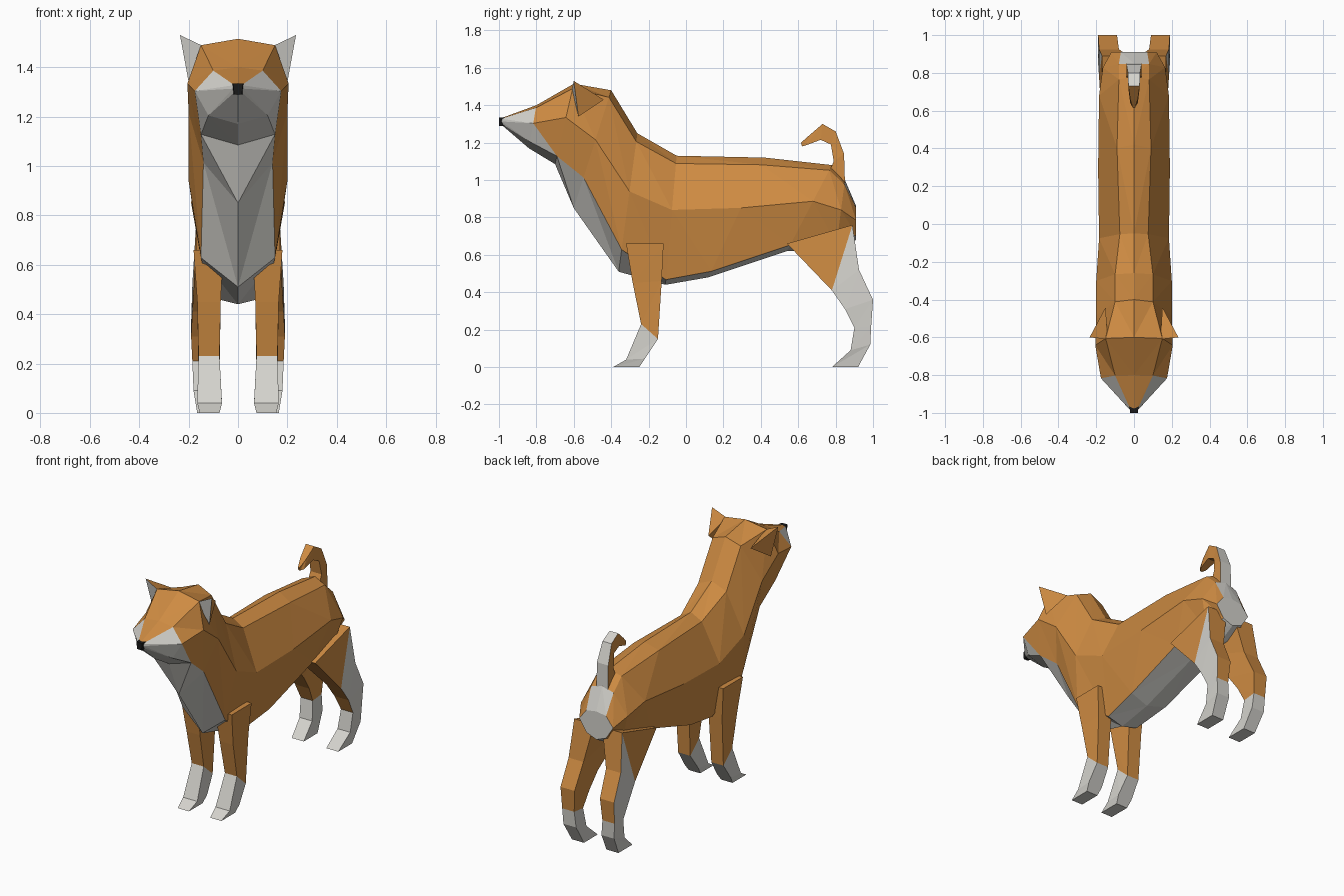
import bpy, bmesh

if "Cube" in bpy.data.objects:
    bpy.data.objects.remove(bpy.data.objects["Cube"])


def material(name, rgb):
    m = bpy.data.materials.new(name)
    m.diffuse_color = (*rgb, 1)
    m.use_nodes = True
    m.node_tree.nodes["Principled BSDF"].inputs["Base Color"].default_value = m.diffuse_color
    return m


MATS = [material("orange_fur", (0.62, 0.26, 0.055)),
        material("white_fur", (0.66, 0.65, 0.61)),
        material("black", (0.01, 0.01, 0.01))]


def loft(name, rings, paint, closed=True, mirror=True, cap_colors=(0, 0)):
    """Skin rings with triangles; paint(segment, strip, half) picks the colour."""
    bm = bmesh.new()
    vs = [[bm.verts.new(p) for p in ring] for ring in rings]
    n = len(rings[0])
    for i in range(len(rings) - 1):
        for j in range(n if closed else n - 1):
            k = (j + 1) % n
            a, b, c, d = vs[i][j], vs[i + 1][j], vs[i + 1][k], vs[i][k]
            for half, tri in enumerate(((a, b, c), (a, c, d))):
                bm.faces.new(tri).material_index = paint(i, j, half)
    for ring, col in zip((vs[0], vs[-1]), cap_colors):
        bm.faces.new(ring).material_index = col
    return finish(name, bm, mirror)


def finish(name, bm, mirror):
    bmesh.ops.recalc_face_normals(bm, faces=bm.faces)
    me = bpy.data.meshes.new(name)
    bm.to_mesh(me)
    bm.free()
    for m in MATS:
        me.materials.append(m)
    ob = bpy.data.objects.new(name, me)
    bpy.context.collection.objects.link(ob)
    if mirror:
        ob.modifiers.new("mirror", 'MIRROR')
    return ob


def body_ring(ty, tz, by, bz, xt, xm, xb, low):
    """Half section from the back line (t) to the belly line (b)."""
    at = lambda x, f: (x, ty + (by - ty) * f, tz + (bz - tz) * f)
    return [at(0, 0), at(xt, .06), at(xm, .42), at(xb, low), at(0, 1)]


def limb_ring(fy, fz, by, bz, xi, xo):
    """Four-sided section between a front edge and a back edge."""
    return [(xo, fy, fz), (xi, fy, fz), (xi, by, bz), (xo, by, bz)]


# Head, neck and trunk
BODY = [
    (-0.99, 1.33, -0.98, 1.29, .015, .02, .015, .8),
    (-0.80, 1.40, -0.84, 1.17, .10, .175, .12, .85),
    (-0.60, 1.515, -0.70, 1.085, .15, .205, .15, .90),
    (-0.40, 1.48, -0.60, 0.85, .10, .20, .14, .74),
    (-0.26, 1.25, -0.36, 0.51, .10, .20, .15, .84),
    (-0.05, 1.13, -0.11, 0.44, .075, .185, .11, .96),
    (0.42, 1.12, 0.12, 0.48, .09, .19, .13, .95),
    (0.78, 1.08, 0.54, 0.62, .08, .185, .14, .93),
    (0.85, 1.00, 0.80, 0.62, .08, .165, .11, .90),
    (0.91, 0.86, 0.91, 0.68, .07, .12, .07, .85),
]


def paint_body(seg, strip, half):
    if seg == 0:
        return 0 if strip == 0 else 1
    if seg == 8:
        return 1 if strip in (0, 3) else 0
    return int(strip == 3 or (seg == 1 and strip == 2 and half == 1))


loft("body", [body_ring(*r) for r in BODY], paint_body,
     closed=False, cap_colors=(2, 1))

# Legs
FRONT = [
    (-0.32, 0.66, -0.12, 0.66, .06, .18),
    (-0.285, 0.45, -0.13, 0.46, .07, .165),
    (-0.24, 0.23, -0.15, 0.15, .075, .16),
    (-0.32, 0.04, -0.22, 0.045, .065, .165),
    (-0.39, 0.00, -0.25, 0.00, .075, .155),
]
loft("front_legs", [limb_ring(*r) for r in FRONT],
     lambda s, j, h: int(s >= 2), cap_colors=(0, 1))

HIND = [
    (0.54, 0.66, 0.89, 0.76, .03, .17),
    (0.78, 0.41, 0.925, 0.52, .08, .185),
    (0.85, 0.31, 1.00, 0.36, .09, .19),
    (0.90, 0.21, 0.99, 0.22, .10, .185),
    (0.88, 0.09, 0.985, 0.12, .09, .18),
    (0.78, 0.00, 0.92, 0.00, .08, .165),
]


def paint_hind(seg, strip, half):
    if seg == 0:
        return int(strip == 3 and half == 0)
    return int(seg >= 3 or strip == 3)


loft("hind_legs", [limb_ring(*r) for r in HIND], paint_hind,
     cap_colors=(0, 1))

# Curled tail
TAIL = [
    (0.76, 1.03, 0.85, 0.98, .04),
    (0.79, 1.10, 0.845, 1.14, .04),
    (0.775, 1.19, 0.80, 1.26, .032),
    (0.72, 1.215, 0.73, 1.30, .03),
    (0.64, 1.185, 0.66, 1.24, .02),
    (0.62, 1.18, 0.615, 1.20, .006),
]
loft("tail", [limb_ring(*r[:4], -r[4], r[4]) for r in TAIL],
     lambda s, j, h: int(j == 2 and s < 3), mirror=False)

# Ears, pale on the front face
bm = bmesh.new()
tip, top, side, back = [bm.verts.new(p) for p in (
    (.235, -.60, 1.53), (.14, -.61, 1.485), (.20, -.575, 1.34), (.15, -.44, 1.43))]
for tri, col in (((tip, top, side), 1), ((tip, back, top), 0),
                 ((tip, side, back), 0), ((top, back, side), 0)):
    bm.faces.new(tri).material_index = col
finish("ears", bm, True)

# Nose
loft("nose", [[(x, y, z) for x, z in ((-w, 1.335), (w, 1.335), (w * .8, 1.29), (-w * .8, 1.29))]
              for y, w in ((-1.0, .02), (-0.965, .024))],
     lambda s, j, h: 2, mirror=False, cap_colors=(2, 2))
